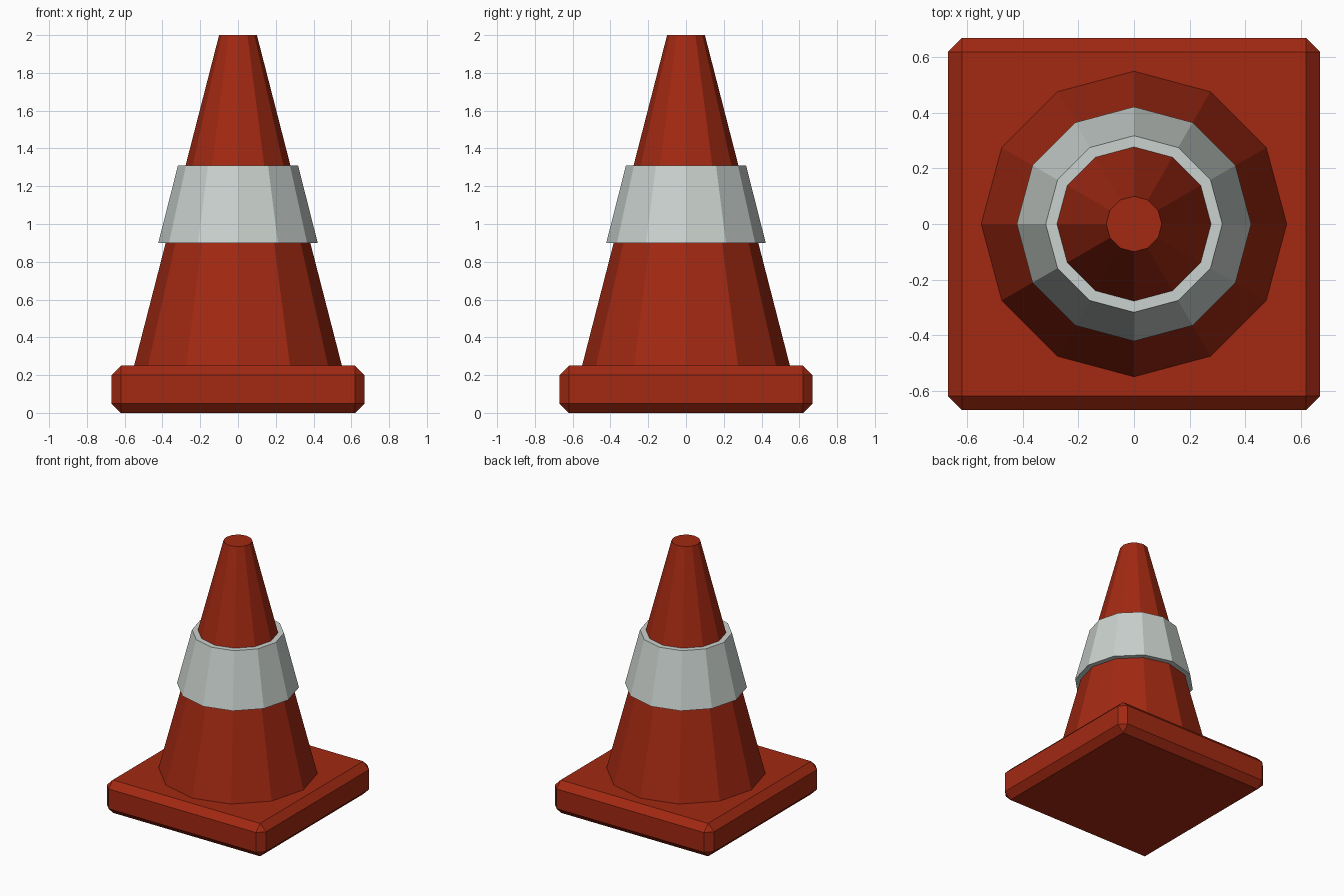
import bpy, bmesh
from mathutils import Matrix

if "Cube" in bpy.data.objects:
    bpy.data.objects.remove(bpy.data.objects["Cube"])


def material(name, rgb):
    m = bpy.data.materials.new(name)
    m.diffuse_color = (*rgb, 1.0)
    m.use_nodes = True
    m.node_tree.nodes["Principled BSDF"].inputs["Base Color"].default_value = m.diffuse_color
    return m


red = material("orange_red", (0.36, 0.022, 0.006))
grey = material("pale_grey", (0.59, 0.64, 0.61))


def finish(name, bm, mat):
    bmesh.ops.recalc_face_normals(bm, faces=bm.faces[:])
    mesh = bpy.data.meshes.new(name)
    bm.to_mesh(mesh)
    bm.free()
    mesh.materials.append(mat)
    obj = bpy.data.objects.new(name, mesh)
    bpy.context.collection.objects.link(obj)
    return obj


def frustum(name, r_low, r_high, z_low, z_high, mat):
    bm = bmesh.new()
    bmesh.ops.create_cone(bm, cap_ends=True, segments=12,
                          radius1=r_low, radius2=r_high, depth=z_high - z_low,
                          matrix=Matrix.Translation((0, 0, (z_low + z_high) / 2)))
    return finish(name, bm, mat)


# Square base with chamfered edges
bm = bmesh.new()
bmesh.ops.create_cube(bm, size=1.0)
bmesh.ops.scale(bm, vec=(1.34, 1.34, 0.25), verts=bm.verts)
bmesh.ops.translate(bm, vec=(0, 0, 0.125), verts=bm.verts)
bmesh.ops.bevel(bm, geom=bm.edges[:], offset=0.05, segments=1,
                affect='EDGES', profile=0.5)
finish("base", bm, red)

# Twelve-sided cone body and the reflective sleeve around it
frustum("cone_body", 0.55, 0.10, 0.25, 2.0, red)
frustum("reflective_band", 0.422, 0.318, 0.90, 1.31, grey)
